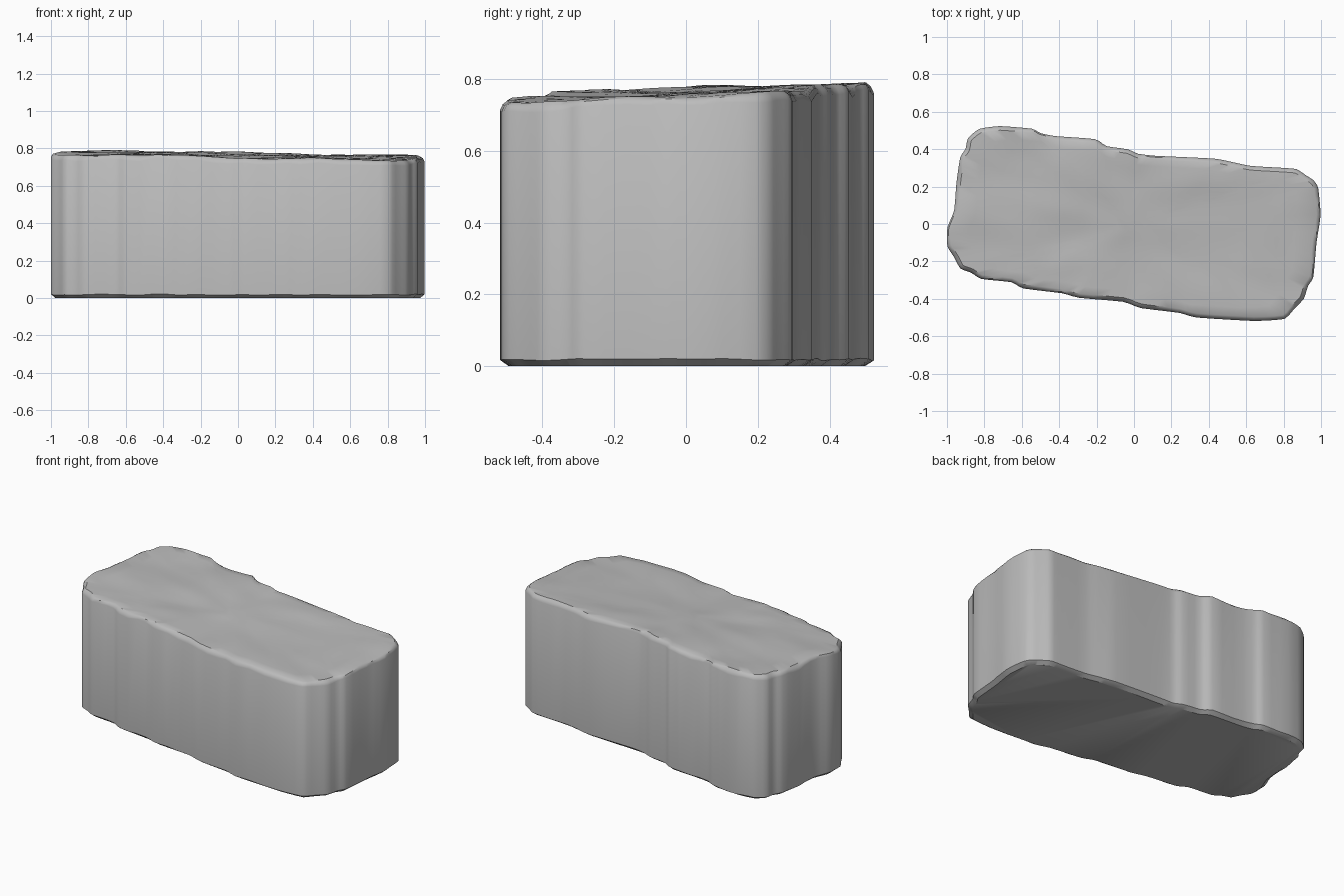
import bpy
import bmesh
import math
from mathutils import Vector, noise

if "Cube" in bpy.data.objects:
    bpy.data.objects.remove(bpy.data.objects["Cube"], do_unlink=True)

# Worn plan outline of the block, counter-clockwise
OUTLINE = [
    (-1, -.12), (-.96, -.18), (-.93, -.24), (-.87, -.26), (-.82, -.295),
    (-.65, -.31), (-.6, -.345), (-.38, -.37), (-.3, -.395), (-.05, -.415),
    (.03, -.45), (.25, -.475), (.32, -.5), (.65, -.52), (.81, -.51),
    (.86, -.45), (.91, -.4), (.93, -.33), (.96, -.29), (.975, -.1),
    (1, .05), (.985, .2), (.96, .235), (.92, .26), (.87, .295),
    (.8, .3), (.62, .31), (.53, .33), (.44, .35), (.1, .365),
    (.02, .375), (-.03, .4), (-.15, .415), (-.2, .455), (-.43, .47),
    (-.5, .485), (-.54, .51), (-.72, .525), (-.83, .51), (-.89, .46),
    (-.9, .4), (-.93, .36), (-.95, .22), (-.96, .07), (-1, -.02),
]


def refine(points, steps=3):
    """Split every side of the outline, keeping its corners slightly chipped."""
    result = []
    for i, point in enumerate(points):
        start = Vector(point)
        end = Vector(points[(i + 1) % len(points)])
        result += [start.lerp(end, k / steps) for k in range(steps)]
    count = len(result)
    return [result[i] * .7 + (result[i - 1] + result[(i + 1) % count]) * .15
            for i in range(count)]


def inset(points, distance):
    """Move each outline point inwards along its local normal."""
    result = []
    count = len(points)
    for i, point in enumerate(points):
        along = (points[(i + 2) % count] - points[i - 2]).normalized()
        result.append(point + Vector((-along.y, along.x)) * distance)
    return result


def top_height(p):
    """Gently tilted and dented upper surface."""
    wave = noise.noise(Vector((p.x * 2.5, p.y * 4, .3)))
    ripple = noise.noise(Vector((p.x * 7, p.y * 7, .8)))
    return .764 - .014 * p.x + .03 * p.y + .012 * wave + .006 * ripple


def chip(p, amount):
    """Uneven wear around the rim."""
    return amount * noise.noise(Vector((p.x * 9, p.y * 9, .5)))


def add_ring(bm, points, height):
    return [bm.verts.new((p.x, p.y, height(p))) for p in points]


def bridge(bm, lower, upper):
    count = len(lower)
    for i in range(count):
        j = (i + 1) % count
        bm.faces.new((lower[i], lower[j], upper[j], upper[i]))


# Stone: flat base, vertical wall, chipped rim, uneven top
outline = refine(OUTLINE)
rim = inset(outline, .022)
bm = bmesh.new()
rings = [
    add_ring(bm, inset(outline, .025), lambda p: 0),
    add_ring(bm, outline, lambda p: .018 + chip(p, .006)),
    add_ring(bm, outline, lambda p: top_height(p) - .026 + chip(p, .014)),
    add_ring(bm, inset(outline, .008), lambda p: top_height(p) - .01 + chip(p, .01)),
    add_ring(bm, rim, top_height),
]
for step in range(9, 0, -1):
    rings.append(add_ring(bm, [p * step / 10 for p in rim], top_height))
for lower, upper in zip(rings, rings[1:]):
    bridge(bm, lower, upper)
bm.faces.new(list(reversed(rings[0])))
bm.faces.new(rings[-1])
bmesh.ops.recalc_face_normals(bm, faces=bm.faces)

mesh = bpy.data.meshes.new("stone_block")
bm.to_mesh(mesh)
bm.free()
block = bpy.data.objects.new("stone_block", mesh)
bpy.context.collection.objects.link(block)

# Plain stone grey
grey = bpy.data.materials.new("stone_grey")
grey.use_nodes = True
colour = (.5, .5, .5, 1)
grey.diffuse_color = colour
grey.node_tree.nodes["Principled BSDF"].inputs["Base Color"].default_value = colour
mesh.materials.append(grey)

bpy.context.view_layer.objects.active = block
block.select_set(True)
bpy.ops.object.shade_smooth_by_angle(angle=math.radians(35))
